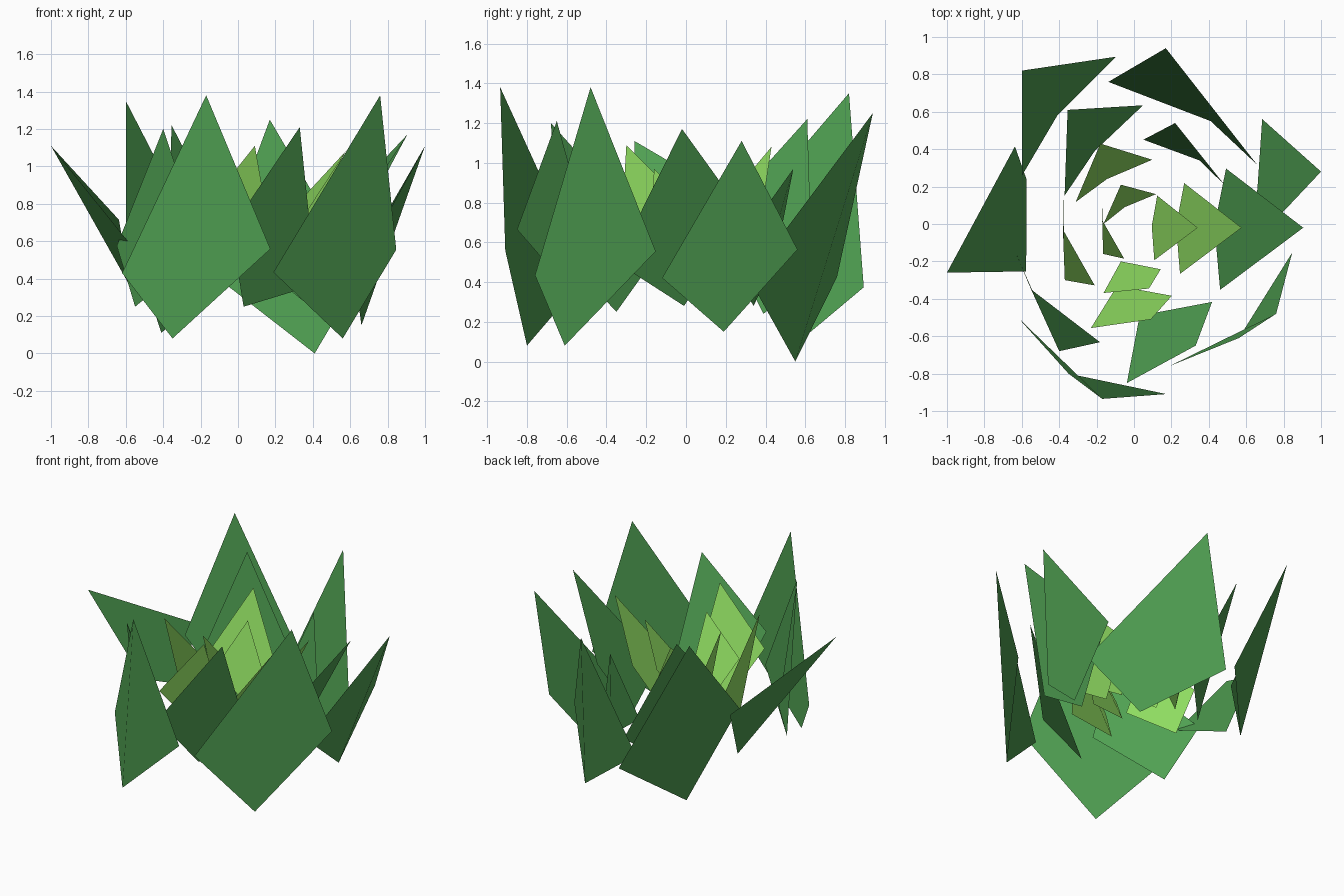
import bpy
from math import radians, cos, sin
from mathutils import Vector

# Each leaf: base xyz, tip xyz, heading of the leaf's width in degrees
OUTER = [
    (0.66, 0.19, 0.15, 1.0, 0.28, 1.11, 89),
    (0.41, 0.55, 0.00, 0.17, 0.94, 1.25, 151),
    (-0.41, 0.58, 0.11, -0.60, 0.82, 1.35, 237),
    (-0.575, 0.24, 0.355, -1.0, -0.26, 1.11, 269),
    (-0.35, -0.80, 0.08, -0.17, -0.935, 1.38, 333),
    (0.56, -0.61, 0.08, 0.76, -0.48, 1.38, 43),
]
MIDDLE = [
    (0.43, -0.01, 0.28, 0.905, -0.02, 1.17, 98),
    (0.35, 0.34, 0.28, 0.22, 0.54, 0.97, 151),
    (-0.21, 0.39, 0.24, -0.355, 0.61, 1.22, 235),
    (-0.55, -0.35, 0.25, -0.40, -0.68, 1.20, 312),
    (0.03, -0.49, 0.25, 0.33, -0.65, 1.21, 215),
]
INNER = [
    (0.225, -0.01, 0.41, 0.575, -0.02, 1.08, 98),
    (-0.145, 0.24, 0.36, -0.18, 0.43, 1.08, 215),
    (-0.38, -0.03, 0.39, -0.37, -0.30, 1.09, 289),
    (-0.09, -0.33, 0.39, 0.09, -0.51, 1.11, 193),
    (0.095, -0.01, 0.49, 0.34, -0.02, 0.97, 98),
    (-0.05, 0.09, 0.46, -0.07, 0.21, 0.96, 215),
    (-0.17, 0.02, 0.48, -0.165, -0.16, 0.97, 289),
    (-0.07, -0.20, 0.46, 0.08, -0.345, 0.97, 192),
]


def material(name, color):
    m = bpy.data.materials.new(name)
    m.diffuse_color = color
    return m


def leaf(name, base, tip, heading, mat):
    """Lopsided kite, creased along the line from base to tip."""
    axis = tip - base
    size = axis.length
    a = axis / size
    h = Vector((cos(radians(heading)), sin(radians(heading)), 0))
    u = (h - a * h.dot(a)).normalized()
    n = a.cross(u)

    def side(s, t):
        return base + size * (t * a + s * 0.325 * u + 0.117 * n)

    mesh = bpy.data.meshes.new(name)
    verts = [base, side(1, 0.42), tip, side(-1, 0.21)]
    mesh.from_pydata(verts, [], [(0, 1, 2, 3)])
    mesh.materials.append(mat)
    obj = bpy.data.objects.new(name, mesh)
    bpy.context.collection.objects.link(obj)


green = material("leaf_green", (0.08, 0.355, 0.085, 1))
light = material("young_leaf_green", (0.30, 0.78, 0.13, 1))

for ring, rows, mat in (("outer", OUTER, green), ("middle", MIDDLE, green),
                        ("inner", INNER, light)):
    for i, row in enumerate(rows):
        leaf(f"{ring}_leaf_{i + 1}", Vector(row[:3]), Vector(row[3:6]), row[6], mat)
